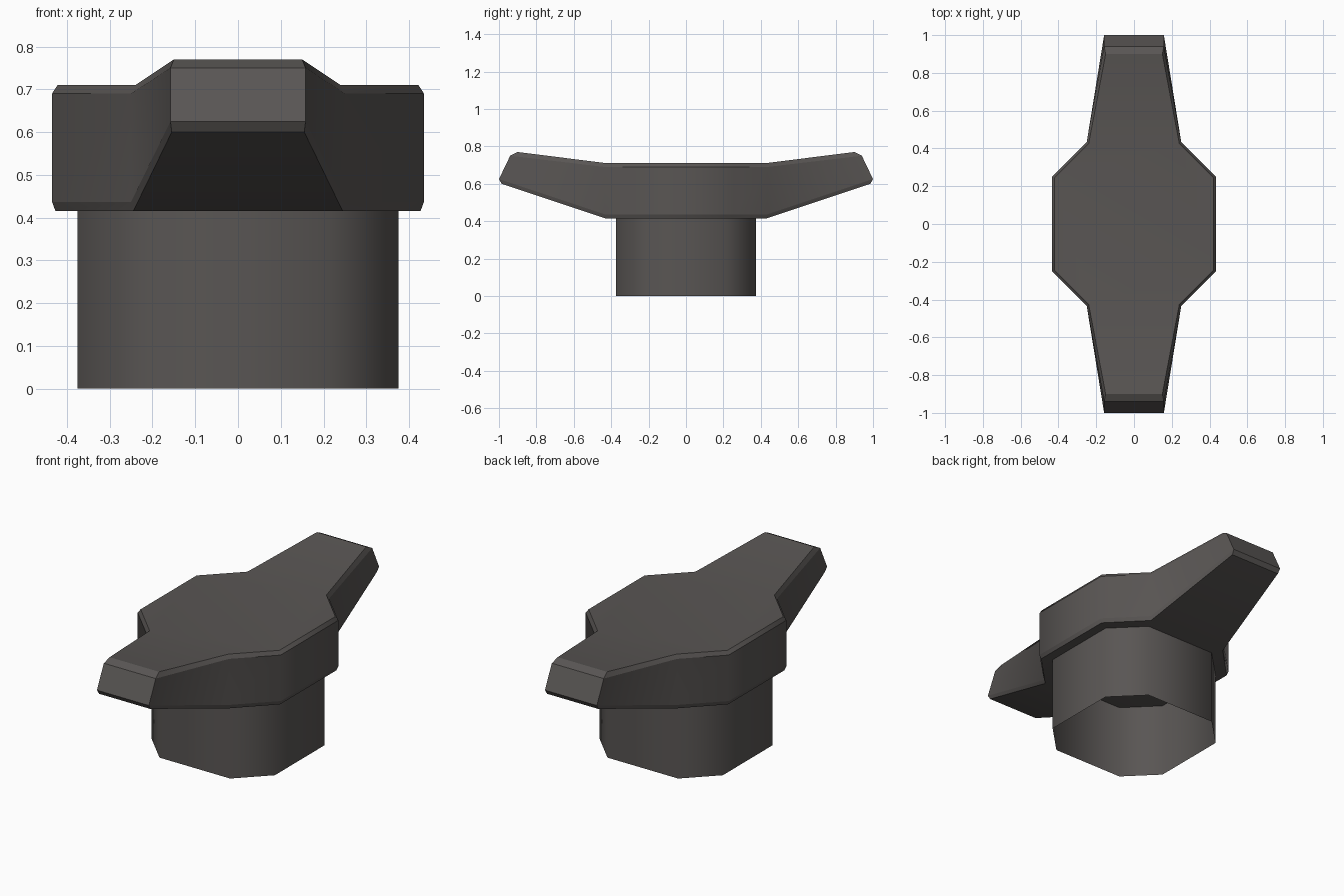
import bpy, bmesh

cube = bpy.data.objects.get("Cube")
if cube:
    bpy.data.objects.remove(cube, do_unlink=True)

# One dark plastic for every part
plastic = bpy.data.materials.new("dark warm grey plastic")
plastic.use_nodes = True
colour = (0.10, 0.092, 0.088, 1)
plastic.diffuse_color = colour
shader = plastic.node_tree.nodes["Principled BSDF"]
shader.inputs["Base Color"].default_value = colour
shader.inputs["Roughness"].default_value = 0.6


def mirrored_loop(quarter):
    """Mirror a quarter outline into a closed counterclockwise loop."""
    half = quarter + [(-x, y, z) for x, y, z in reversed(quarter)]
    return half + [(-x, -y, z) for x, y, z in half]


def loft(bm, outlines):
    """Join stacked mirrored outlines with quads and return the vertex rings."""
    rings = [[bm.verts.new(p) for p in mirrored_loop(q)] for q in outlines]
    for low, high in zip(rings, rings[1:]):
        for i in range(len(low)):
            j = (i + 1) % len(low)
            bm.faces.new((low[i], low[j], high[j], high[i]))
    return rings


def finish(bm, name):
    for face in bm.faces:
        face.smooth = True
    mesh = bpy.data.meshes.new(name)
    bm.to_mesh(mesh)
    bm.free()
    mesh.materials.append(plastic)
    obj = bpy.data.objects.new(name, mesh)
    bpy.context.collection.objects.link(obj)
    return obj


# Winged grip: hub corner, waist and wing tip on each chamfered level
grip = bmesh.new()
rings = loft(grip, [
    [(0.427, 0.245, 0.415), (0.245, 0.43, 0.415), (0.155, 0.985, 0.60)],
    [(0.435, 0.25, 0.437), (0.25, 0.435, 0.437), (0.158, 1.0, 0.625)],
    [(0.435, 0.25, 0.69), (0.25, 0.435, 0.69), (0.158, 0.94, 0.75)],
    [(0.422, 0.243, 0.71), (0.24, 0.425, 0.71), (0.15, 0.90, 0.77)],
])
# Flat hub and sloped wings close the underside and the top
for ring, flip in ((rings[0], True), (rings[-1], False)):
    hub = [ring[i] for i in (0, 1, 4, 5, 6, 7, 10, 11)]
    for corners in (hub, ring[1:5], ring[7:11]):
        grip.faces.new(corners[::-1] if flip else corners)
# Crisp chamfer lines and wing tip corners, soft shading elsewhere
for ring in rings:
    for i in range(len(ring)):
        grip.edges.get((ring[i], ring[(i + 1) % len(ring)])).smooth = False
for low, high in zip(rings, rings[1:]):
    for i in (2, 3, 8, 9):
        grip.edges.get((low[i], high[i])).smooth = False
finish(grip, "winged_grip")

# Open hollow collar below the grip
collar = bmesh.new()
loft(collar, [[(0.375, 0.215, z), (0.215, 0.375, z)] for z in (0, 0.416)])
finish(collar, "hollow_collar")
